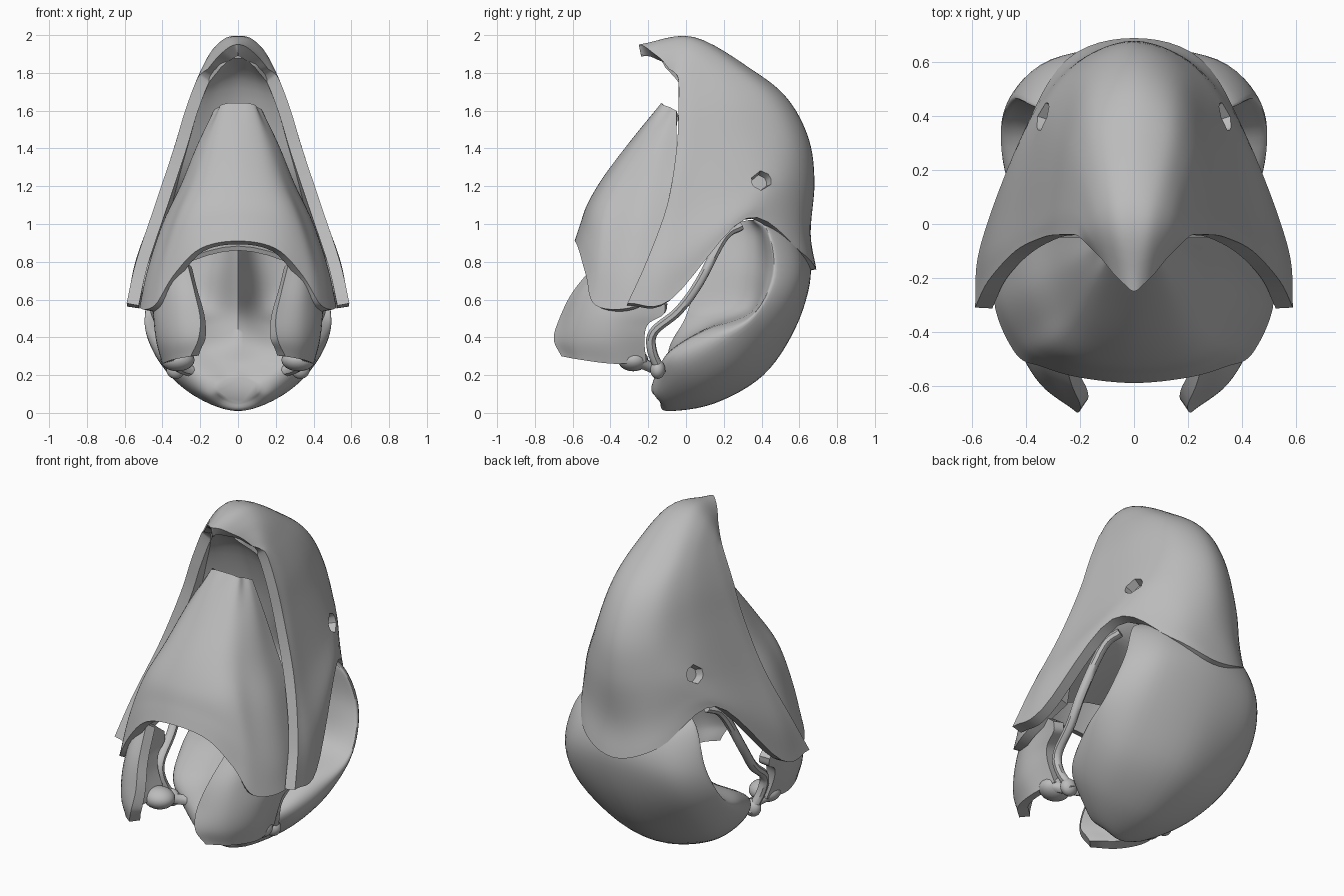
import bpy
import bmesh
from math import radians
from mathutils import Vector

default_cube = bpy.data.objects.get("Cube")
if default_cube:
    bpy.data.objects.remove(default_cube, do_unlink=True)

# Single bone colour
bone = bpy.data.materials.new("bone_grey")
bone.use_nodes = True
bone_colour = (0.5, 0.5, 0.5, 1)
bone.diffuse_color = bone_colour
for node in bone.node_tree.nodes:
    if node.type == "BSDF_PRINCIPLED":
        node.inputs["Base Color"].default_value = bone_colour


def smooth_path(points, steps):
    """Pass a Catmull-Rom curve through the control points."""
    padded = [points[0] * 2 - points[1]] + points + [points[-1] * 2 - points[-2]]
    path = []
    for a, b, c, d in zip(padded, padded[1:], padded[2:], padded[3:]):
        for step in range(steps):
            t = step / steps
            path.append((b * 2 + (c - a) * t
                         + (a * 2 - b * 5 + c * 4 - d) * t ** 2
                         + (b * 3 - a - c * 3 + d) * t ** 3) / 2)
    path.append(points[-1].copy())
    return path


def make_active(obj):
    bpy.ops.object.select_all(action="DESELECT")
    obj.select_set(True)
    bpy.context.view_layer.objects.active = obj


def finish(obj, thickness=0, mirror=False):
    """Thicken, mirror, colour and smooth a part."""
    make_active(obj)
    if thickness:
        shell = obj.modifiers.new("thickness", "SOLIDIFY")
        shell.thickness = thickness
        shell.offset = -1
        bpy.ops.object.modifier_apply(modifier=shell.name)
    if mirror:
        twin = obj.modifiers.new("other_side", "MIRROR")
        twin.use_mirror_merge = False
        bpy.ops.object.modifier_apply(modifier=twin.name)
    obj.data.materials.clear()
    obj.data.materials.append(bone)
    bpy.ops.object.shade_smooth_by_angle(angle=radians(45))


def sink_pit(bm, centre, radius):
    """Round off the faces about the nearest vertex and press them inwards."""
    hub = min(bm.verts, key=lambda v: (v.co - Vector(centre)).length)
    faces = list(hub.link_faces)
    for v in {v for f in faces for v in f.verts if v is not hub}:
        v.co = hub.co + (v.co - hub.co).normalized() * radius
    bm.normal_update()
    bmesh.ops.inset_region(bm, faces=faces, thickness=.008, depth=-.05)


def loft(name, rows, steps=6, thickness=0, side_part=False, closed=False, pits=()):
    """Skin a surface over control rows; centre parts reflect each row in x."""
    curves = []
    for row in rows:
        points = [Vector(p) for p in row]
        if not side_part:
            reflected = [Vector((-p.x, p.y, p.z)) for p in reversed(points[1:])]
            points = reflected + points
        curves.append(smooth_path(points, steps))
    columns = [smooth_path(list(column), steps) for column in zip(*curves)]

    bm = bmesh.new()
    grid = [[bm.verts.new(p) for p in column] for column in columns]
    for left, right in zip(grid, grid[1:]):
        for i in range(len(left) - 1):
            bm.faces.new((left[i], right[i], right[i + 1], left[i + 1]))
    bmesh.ops.remove_doubles(bm, verts=bm.verts[:], dist=0.0005)
    if closed:
        bmesh.ops.holes_fill(bm, edges=[e for e in bm.edges if e.is_boundary], sides=0)
    bmesh.ops.recalc_face_normals(bm, faces=bm.faces[:])

    # Point the shell's normals away from its middle
    middle = sum((v.co for v in bm.verts), Vector()) / len(bm.verts)
    outward = sum(f.normal.dot(f.calc_center_median() - middle) * f.calc_area()
                  for f in bm.faces)
    if outward < 0:
        bmesh.ops.reverse_faces(bm, faces=bm.faces[:])
    for centre, radius in pits:
        sink_pit(bm, centre, radius)

    mesh = bpy.data.meshes.new(name)
    bm.to_mesh(mesh)
    bm.free()
    obj = bpy.data.objects.new(name, mesh)
    bpy.context.scene.collection.objects.link(obj)
    finish(obj, thickness, side_part)


def rod(name, points, radius):
    """Thin round bar along a smooth path, on both sides."""
    curve = bpy.data.curves.new(name, "CURVE")
    curve.dimensions = "3D"
    curve.bevel_depth = radius
    curve.bevel_resolution = 2
    curve.use_fill_caps = True
    path = smooth_path([Vector(p) for p in points], 5)
    spline = curve.splines.new("POLY")
    spline.points.add(len(path) - 1)
    for target, p in zip(spline.points, path):
        target.co = (p.x, p.y, p.z, 1)
    obj = bpy.data.objects.new(name, curve)
    bpy.context.scene.collection.objects.link(obj)
    make_active(obj)
    bpy.ops.object.convert(target="MESH")
    finish(bpy.context.view_layer.objects.active, mirror=True)


def knob(name, location, scale):
    """Rounded joint on both sides."""
    bpy.ops.mesh.primitive_uv_sphere_add(segments=20, ring_count=12, radius=1,
                                         location=location, scale=scale)
    obj = bpy.context.active_object
    obj.name = name
    make_active(obj)
    bpy.ops.object.transform_apply(location=True, rotation=True, scale=True)
    finish(obj, mirror=True)


# Upper beak: rows run upwards, points run from the ridge to the open edge
upper_beak = [
    [(0, .69, .76), (.25, .61, .85), (.42, .32, 1.03), (.57, -.08, .6), (.59, -.31, .58)],
    [(0, .66, .95), (.22, .6, 1), (.39, .37, 1.1), (.53, -.04, .83), (.54, -.21, .8)],
    [(0, .68, 1.22), (.2, .6, 1.24), (.34, .4, 1.23), (.43, .01, 1.1), (.44, -.1, 1.1)],
    [(0, .65, 1.45), (.18, .56, 1.46), (.28, .35, 1.45), (.33, .05, 1.42), (.34, -.05, 1.4)],
    [(0, .54, 1.66), (.15, .47, 1.66), (.23, .3, 1.65), (.27, .07, 1.62), (.28, -.04, 1.6)],
    [(0, .36, 1.81), (.12, .31, 1.81), (.18, .2, 1.8), (.21, .05, 1.78), (.22, -.04, 1.76)],
    [(0, .04, 1.99), (.07, .03, 1.98), (.13, .01, 1.93), (.17, -.03, 1.86), (.19, -.06, 1.8)],
    [(0, -.25, 1.95), (.04, -.22, 1.94), (.08, -.18, 1.91), (.12, -.13, 1.87), (.16, -.09, 1.82)],
]
nostrils = [((side * .34, .41, 1.22), .055) for side in (-1, 1)]
loft("upper_beak", upper_beak, thickness=.065, pits=nostrils)

# Palate: inner floor of the upper beak, from its arched ledge to the tip
palate = [
    [(0, -.2, .86), (.3, -.18, .78), (.53, -.2, .62)],
    [(0, .04, .96), (.25, .08, .96), (.47, .07, .87)],
    [(0, .15, 1.08), (.2, .18, 1.08), (.37, .2, 1.05)],
    [(0, .16, 1.3), (.18, .13, 1.3), (.35, .06, 1.25)],
    [(0, .12, 1.55), (.14, .09, 1.55), (.27, .03, 1.55)],
    [(0, .03, 1.78), (.1, .02, 1.76), (.18, -.01, 1.74)],
    [(0, -.13, 1.9), (.05, -.12, 1.89), (.1, -.1, 1.85)],
]
loft("palate", palate, steps=4, thickness=.025)

# Lower beak: rows run from the arched rim to the tip
lower_beak = [
    [(0, -.59, .91), (.2, -.57, .87), (.34, -.53, .73), (.44, -.48, .57), (.52, -.28, .56), (.47, -.05, .68)],
    [(0, -.56, 1), (.2, -.54, .97), (.34, -.49, .88), (.42, -.42, .78), (.48, -.27, .75), (.44, -.05, .85)],
    [(0, -.52, 1.11), (.18, -.5, 1.1), (.29, -.45, 1.07), (.35, -.37, 1.02), (.4, -.23, 1), (.38, -.04, 1)],
    [(0, -.43, 1.26), (.13, -.41, 1.26), (.21, -.37, 1.25), (.26, -.3, 1.23), (.3, -.19, 1.21), (.3, -.05, 1.2)],
    [(0, -.27, 1.47), (.08, -.26, 1.47), (.14, -.24, 1.46), (.18, -.19, 1.45), (.21, -.13, 1.43), (.21, -.05, 1.42)],
    [(0, -.13, 1.64), (.05, -.13, 1.64), (.09, -.12, 1.63), (.1, -.09, 1.62), (.12, -.07, 1.61), (.13, -.05, 1.6)],
]
loft("lower_beak", lower_beak, thickness=.055)

# Cranium: each row loops from the back, round the orbit rim, to the septum
cranium = [
    [(0, -.14, .06), (.06, -.15, .08), (.1, -.18, .11), (.1, -.18, .15), (.05, -.16, .18), (0, -.16, .19)],
    [(0, -.1, .01), (.12, -.1, .04), (.19, -.15, .11), (.19, -.16, .2), (.09, -.12, .25), (0, -.11, .26)],
    [(0, .15, .05), (.25, .1, .11), (.37, -.01, .22), (.35, -.09, .31), (.17, -.06, .35), (0, -.08, .37)],
    [(0, .41, .2), (.33, .32, .25), (.47, .19, .37), (.4, .1, .43), (.16, .11, .46), (0, -.01, .49)],
    [(0, .58, .45), (.34, .52, .48), (.49, .37, .51), (.42, .35, .53), (.15, .31, .56), (0, .03, .6)],
    [(0, .66, .72), (.31, .61, .71), (.45, .48, .72), (.39, .44, .74), (.13, .35, .75), (0, .1, .78)],
    [(0, .62, .9), (.24, .57, .92), (.37, .46, .94), (.33, .42, .95), (.1, .36, .93), (0, .17, .9)],
    [(0, .5, 1.02), (.12, .46, 1.03), (.22, .4, 1.03), (.2, .36, 1.02), (.08, .33, 1.02), (0, .24, 1)],
]
loft("cranium", cranium, closed=True)

# Cheek plates: rows run from the front edge to the joint
cheek_plate = [
    [(.27, -.47, .8), (.23, -.6, .64), (.2, -.67, .5), (.21, -.7, .39), (.25, -.66, .3)],
    [(.37, -.42, .77), (.36, -.52, .64), (.35, -.58, .5), (.35, -.59, .38), (.35, -.55, .28)],
    [(.45, -.26, .69), (.44, -.35, .6), (.44, -.41, .5), (.43, -.42, .38), (.4, -.38, .26)],
    [(.47, -.11, .57), (.46, -.12, .52), (.44, -.2, .47), (.42, -.22, .39), (.38, -.21, .27)],
]
loft("cheek_plates", cheek_plate, thickness=.06, side_part=True)

# Slim cheek bars, jaw joints and the struts to the skull base
rod("cheek_bars", [(.34, .29, .99), (.38, .2, .93), (.42, .07, .69), (.41, -.04, .54),
                   (.39, -.17, .43), (.37, -.18, .33), (.33, -.13, .21)], .026)
rod("jaw_struts", [(.36, -.25, .27), (.28, -.15, .23), (.18, -.08, .22)], .03)
knob("jaw_joints", (.32, -.28, .28), (.09, .08, .06))
knob("joint_sockets", (.33, -.15, .23), (.05, .04, .05))
